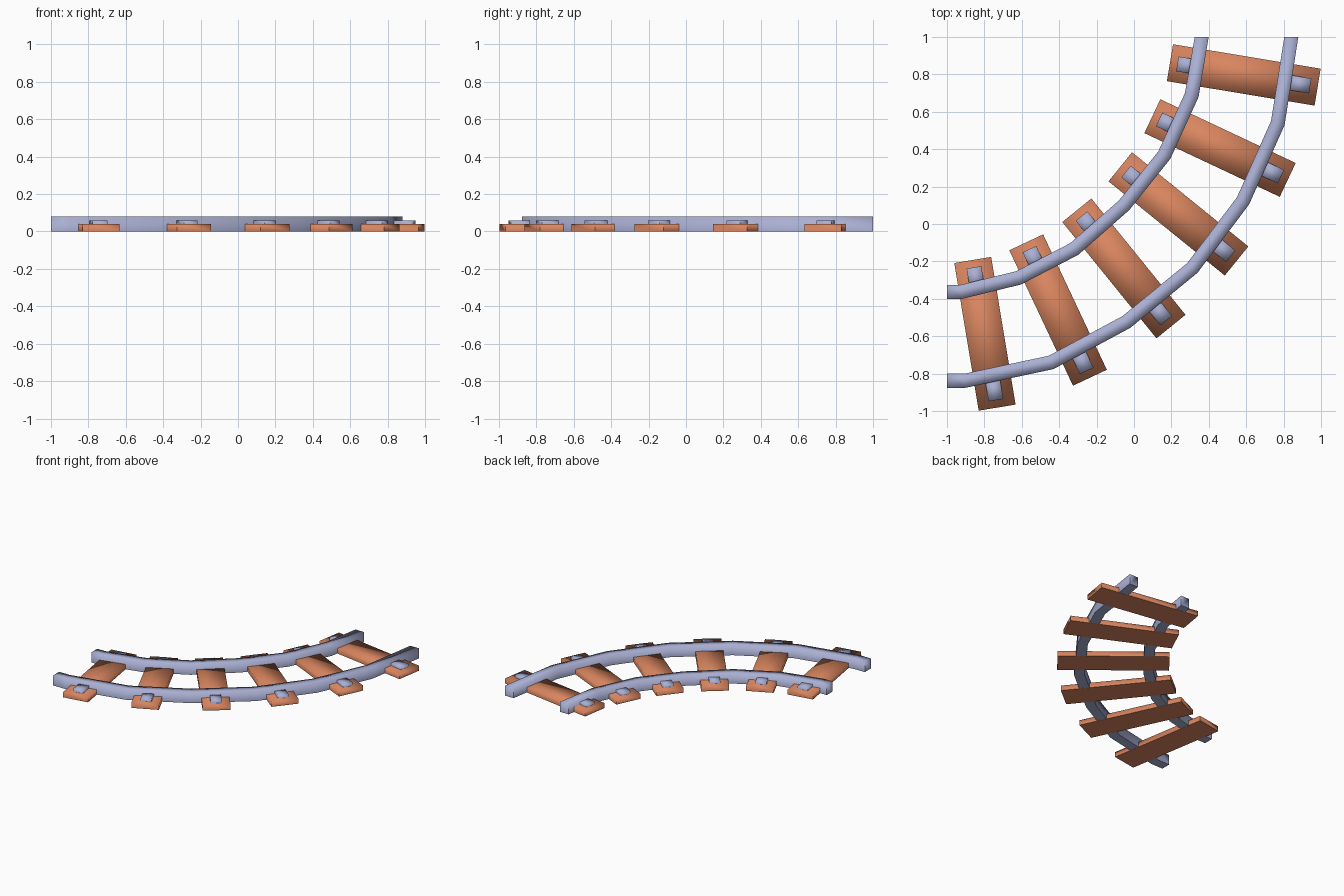
import bpy, bmesh, math
from mathutils import Vector, Matrix

if "Cube" in bpy.data.objects:
    bpy.data.objects.remove(bpy.data.objects["Cube"])


def material(name, color):
    m = bpy.data.materials.new(name)
    m.diffuse_color = (*color, 1)
    m.use_nodes = True
    m.node_tree.nodes["Principled BSDF"].inputs["Base Color"].default_value = m.diffuse_color
    return m


STEEL = material("blue_grey_steel", (0.40, 0.43, 0.65))
WOOD = material("orange_brown_wood", (0.69, 0.235, 0.115))


def finish(bm, name, mat):
    """Soft upper edges, crisp lower and upright edges."""
    bmesh.ops.recalc_face_normals(bm, faces=bm.faces)
    low = min(v.co.z for v in bm.verts) + 0.005
    for f in bm.faces:
        f.smooth = True
    for e in bm.edges:
        on_floor = all(v.co.z < low for v in e.verts)
        if on_floor and len(e.link_faces) == 2 and e.calc_face_angle() > 1.2:
            e.smooth = False
        elif e.calc_face_angle() > 1.2 and abs(e.verts[0].co.z - e.verts[1].co.z) > 0.01:
            e.smooth = False
    me = bpy.data.meshes.new(name)
    bm.to_mesh(me)
    bm.free()
    me.materials.append(mat)
    ob = bpy.data.objects.new(name, me)
    bpy.context.collection.objects.link(ob)
    return ob


def box(name, mat, x0, x1, width, z0, z1, frame):
    bm = bmesh.new()
    bmesh.ops.create_cube(bm, size=1)
    for v in bm.verts:
        v.co = Vector((x0 if v.co.x < 0 else x1, v.co.y * width,
                       z0 if v.co.z < 0 else z1))
    bmesh.ops.transform(bm, matrix=frame, verts=bm.verts)
    return finish(bm, name, mat)


def rail(name, path, half=0.0375, z0=0.001, z1=0.08):
    """Sweep a square bar along a path, with mitred bends and axis-cut ends."""
    pts = [Vector(p) for p in path]
    bm = bmesh.new()
    rings = []
    for i, p in enumerate(pts):
        if i == 0:
            off = Vector((0, half))
        elif i == len(pts) - 1:
            off = Vector((-half, 0))
        else:
            a = (p - pts[i - 1]).normalized()
            b = (pts[i + 1] - p).normalized()
            t = (a + b).normalized()
            off = Vector((-t.y, t.x)) * half / t.dot(a)
        rings.append([bm.verts.new((*(p + off * s), z))
                      for s, z in ((-1, z0), (1, z0), (1, z1), (-1, z1))])
    for r, q in zip(rings, rings[1:]):
        for k in range(4):
            bm.faces.new((r[k], r[(k + 1) % 4], q[(k + 1) % 4], q[k]))
    bm.faces.new(rings[0])
    bm.faces.new(rings[-1])
    return finish(bm, name, STEEL)


# Curved rails
rail("outer_rail", [(-1, -0.838), (-0.904, -0.838), (-0.443, -0.740), (-0.041, -0.524),
                    (0.313, -0.234), (0.583, 0.124), (0.769, 0.540), (0.841, 1)])
rail("inner_rail", [(-1, -0.363), (-0.925, -0.363), (-0.617, -0.288), (-0.320, -0.134),
                    (-0.053, 0.100), (0.162, 0.368), (0.309, 0.690), (0.362, 1)])

# Sleepers: three positions, each mirrored across the diagonal y = -x
half_set = [(0.587, 0.797, -9.4), (0.460, 0.406, -25.2), (0.2375, 0.054, -39)]
sleepers = half_set + [(-y, -x, -90 - a) for x, y, a in reversed(half_set)]
for i, (x, y, a) in enumerate(sleepers, 1):
    frame = Matrix.Translation((x, y, 0)) @ Matrix.Rotation(math.radians(a), 4, 'Z')
    box(f"sleeper_{i}", WOOD, -0.4, 0.4, 0.2, 0, 0.04, frame)
    # Fastening plates on the far side of each rail
    box(f"inner_rail_plate_{i}", STEEL, -0.36, -0.25, 0.08, 0.03, 0.06, frame)
    box(f"outer_rail_plate_{i}", STEEL, 0.25, 0.36, 0.08, 0.03, 0.06, frame)
